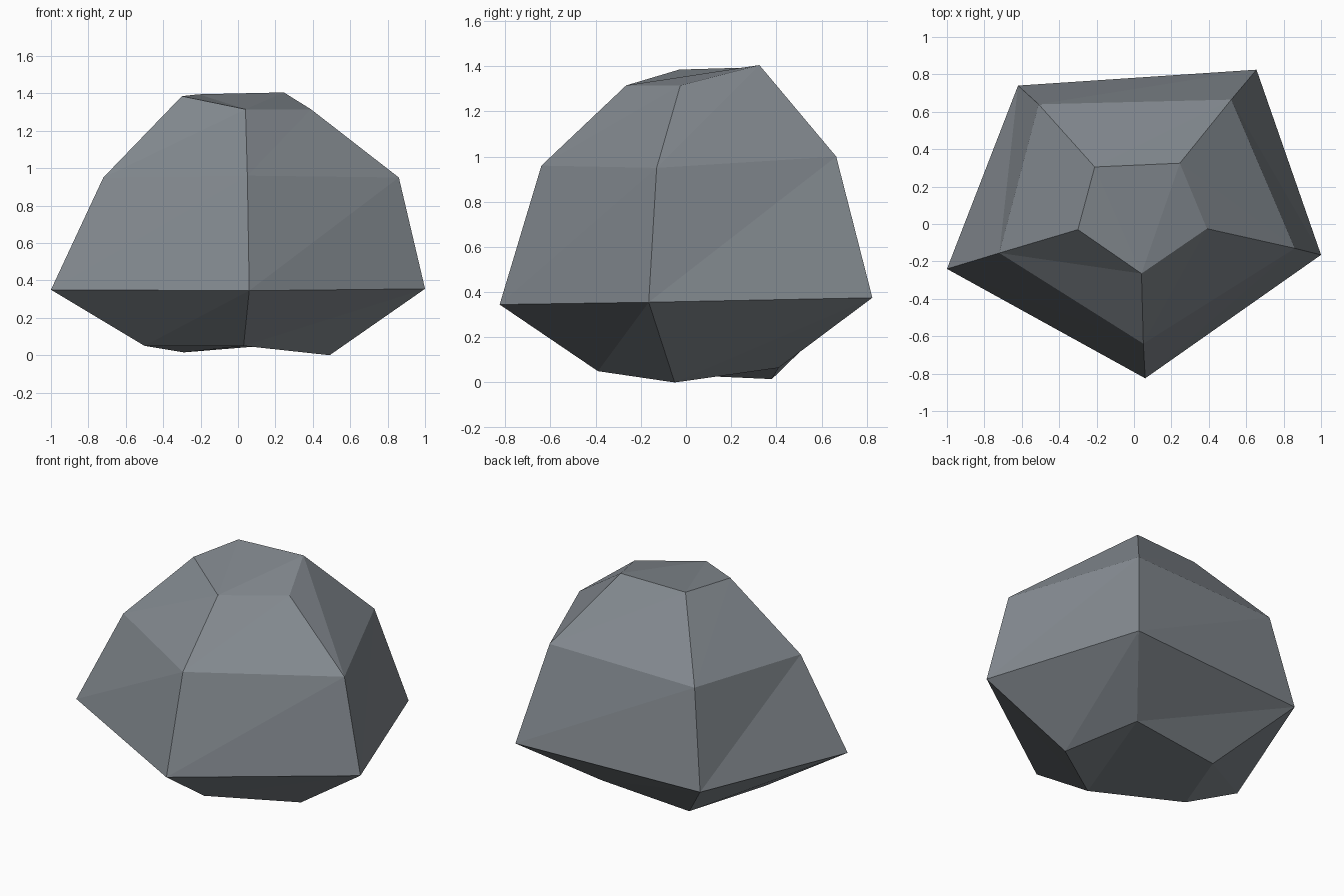
import bpy, bmesh

if "Cube" in bpy.data.objects:
    bpy.data.objects.remove(bpy.data.objects["Cube"])

# Five-sided boulder: four irregular rings, listed bottom to top,
# each running left, front, right, back right, back left
rings = [
    [(-0.50, -0.12, 0.05), (0.03, -0.39, 0.05), (0.49, -0.05, 0.0), (0.32, 0.41, 0.065), (-0.29, 0.38, 0.015)],
    [(-1.0, -0.24, 0.35), (0.06, -0.825, 0.345), (1.0, -0.165, 0.355), (0.655, 0.825, 0.375), (-0.62, 0.74, 0.365)],
    [(-0.72, -0.155, 0.95), (0.05, -0.64, 0.96), (0.86, -0.13, 0.95), (0.52, 0.665, 1.0), (-0.51, 0.64, 0.98)],
    [(-0.30, -0.03, 1.385), (0.04, -0.265, 1.315), (0.39, -0.025, 1.315), (0.245, 0.325, 1.405), (-0.21, 0.305, 1.395)],
]

bm = bmesh.new()
loops = [[bm.verts.new(p) for p in ring] for ring in rings]

# Sides: split each panel along its rising diagonal
for low, high in zip(loops, loops[1:]):
    for i in range(5):
        j = (i + 1) % 5
        bm.faces.new((low[i], low[j], high[j]))
        bm.faces.new((low[i], high[j], high[i]))

# Top and bottom caps, fanned from the front corner
for k in (2, 3, 4):
    a, b = k, (k + 1) % 5
    bm.faces.new((loops[-1][1], loops[-1][a], loops[-1][b]))
    bm.faces.new((loops[0][1], loops[0][b], loops[0][a]))
bmesh.ops.recalc_face_normals(bm, faces=bm.faces)

mesh = bpy.data.meshes.new("boulder")
bm.to_mesh(mesh)
bm.free()

# Flat slate grey stone
stone = bpy.data.materials.new("slate grey stone")
stone.diffuse_color = (0.23, 0.255, 0.28, 1)
stone.use_nodes = True
stone.node_tree.nodes["Principled BSDF"].inputs["Base Color"].default_value = stone.diffuse_color
mesh.materials.append(stone)
bpy.context.collection.objects.link(bpy.data.objects.new("boulder", mesh))
